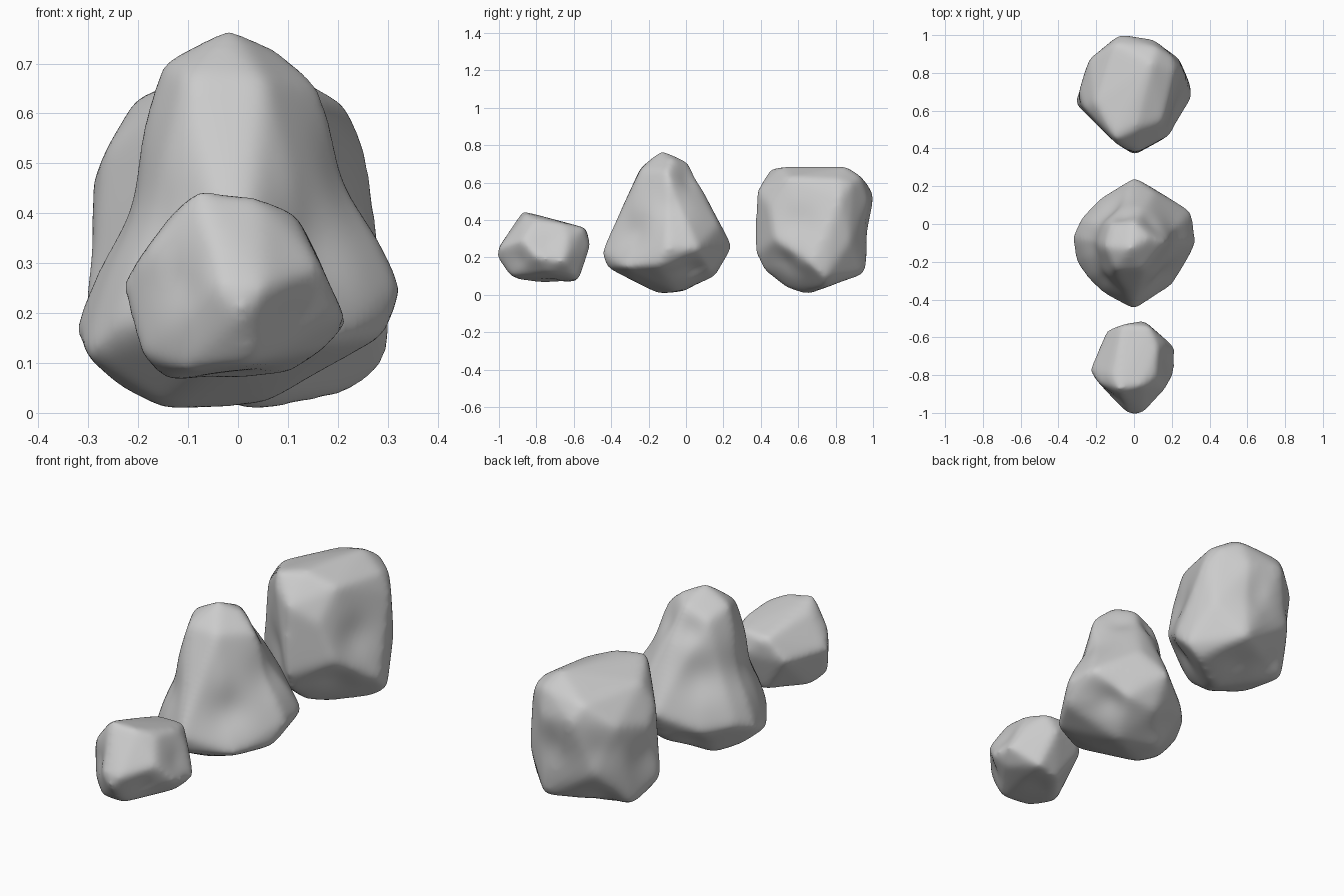
import bpy
import bmesh
import math
from mathutils import Vector

default_cube = bpy.data.objects.get("Cube")
if default_cube:
    bpy.data.objects.remove(default_cube, do_unlink=True)

# Plain grey stone
stone = bpy.data.materials.new("grey_stone")
stone.use_nodes = True
stone_color = (0.6, 0.6, 0.6, 1.0)
stone.diffuse_color = stone_color
stone.node_tree.nodes["Principled BSDF"].inputs["Base Color"].default_value = stone_color

# Extra stone on each corner, lost again when it is worn round
CORNER_ALLOWANCE = 0.011


def press_dents(bm, dents):
    """Push the surface inwards around each (x, y, z, radius, depth)."""
    bm.normal_update()
    offsets = []
    for vert in bm.verts:
        push = 0.0
        for x, y, z, radius, depth in dents:
            distance = (vert.co - Vector((x, y, z))).length / radius
            push += depth * math.exp(-distance * distance * 2)
        offsets.append(vert.normal * push)
    for vert, offset in zip(bm.verts, offsets):
        vert.co -= offset


def build_block(corners):
    """Angular block around the corner points."""
    points = [Vector(corner) for corner in corners]
    centre = sum(points, Vector()) / len(points)
    bm = bmesh.new()
    for point in points:
        bm.verts.new(point + (point - centre).normalized() * CORNER_ALLOWANCE)
    hull = bmesh.ops.convex_hull(bm, input=bm.verts)
    bmesh.ops.delete(bm, geom=list(set(hull["geom_interior"])), context="VERTS")
    bmesh.ops.recalc_face_normals(bm, faces=bm.faces)
    return bm


def make_rock(name, corners, dents, wear):
    """Angular block, given an even skin, then dented and worn smooth."""
    bm = build_block(corners)
    mesh = bpy.data.meshes.new(name)
    bm.to_mesh(mesh)
    bm.free()
    rock = bpy.data.objects.new(name, mesh)
    bpy.context.collection.objects.link(rock)

    # Even skin over the block
    remesh = rock.modifiers.new("skin", "REMESH")
    remesh.mode = "VOXEL"
    remesh.voxel_size = 0.012
    graph = bpy.context.evaluated_depsgraph_get()
    skin = bpy.data.meshes.new_from_object(rock.evaluated_get(graph))
    rock.modifiers.clear()
    rock.data = skin
    bpy.data.meshes.remove(mesh)
    skin.name = name

    # Dents and worn edges
    bm = bmesh.new()
    bm.from_mesh(skin)
    press_dents(bm, dents)
    for _ in range(wear):
        bmesh.ops.smooth_vert(bm, verts=bm.verts, factor=0.5,
                              use_axis_x=True, use_axis_y=True, use_axis_z=True)
    for face in bm.faces:
        face.smooth = True
    bm.to_mesh(skin)
    bm.free()
    skin.materials.clear()
    skin.materials.append(stone)


# Small front rock
make_rock(
    "small_rock",
    [(-.08, -.87, .44), (.04, -.85, .425), (.11, -.8, .39), (.12, -.66, .375),
     (.08, -.55, .355), (-.06, -.54, .35), (-.12, -.8, .4),
     (.01, -1, .2), (.05, -.99, .25), (-.03, -.995, .25), (-.1, -.93, .2),
     (.09, -.945, .265), (.16, -.87, .29), (.16, -.64, .3),
     (.21, -.66, .18), (.205, -.79, .2), (.03, -.93, .105),
     (-.1, -.9, .09), (-.19, -.82, .12), (-.225, -.77, .26), (-.18, -.84, .32),
     (-.14, -.57, .25), (.05, -.52, .26), (-.14, -.75, .07),
     (-.02, -.6, .075), (.1, -.58, .085), (.16, -.74, .13)],
    [(-.13, -.92, .27, .09, .02), (.12, -.89, .19, .09, .012),
     (.19, -.73, .28, .08, .01), (-.02, -.72, .06, .09, .008)],
    14)

# Tall middle rock
make_rock(
    "tall_rock",
    [(-.02, -.13, .765), (-.15, -.12, .695), (.08, -.07, .72), (.16, -.1, .65),
     (0, .01, .7), (-.12, 0, .65), (.05, -.24, .66), (-.1, -.24, .67),
     (.04, -.28, .57), (-.15, -.2, .56), (0, -.445, .23), (0, -.415, .15),
     (-.16, -.36, .19), (.2, -.32, .15), (.29, -.15, .16), (.32, -.1, .25),
     (.3, .06, .25), (.1, .17, .37), (0, .24, .26), (-.18, .13, .18),
     (-.28, .02, .2), (-.32, -.07, .17), (-.3, -.2, .12), (-.24, -.28, .18),
     (-.24, -.1, .065), (-.15, 0, .03), (-.14, -.15, .015), (.05, -.06, .025),
     (0, .15, .105), (.15, .13, .13), (.03, -.27, .085)],
    [(-.25, -.1, .42, .17, .03), (.25, -.08, .48, .16, .03),
     (.17, -.3, .34, .14, .035), (-.14, .08, .42, .14, .03),
     (.2, .04, .12, .11, .035), (-.06, .06, .62, .08, .02),
     (-.12, .1, .08, .1, .015), (-.16, -.3, .38, .13, .02),
     (.1, .02, .62, .08, .015)],
    20)

# Blocky back rock, its top leaning to the back left
make_rock(
    "blocky_rock",
    [(-.1, .46, .67), (-.09, .43, .61), (.01, .51, .675), (.09, .85, .68),
     (-.1, .95, .6), (-.2, .64, .625), (.15, .55, .62), (.21, .81, .61),
     (.12, .93, .625), (.2, .88, .59), (.25, .82, .52), (.01, .385, .55),
     (.13, .45, .48), (0, .375, .3), (.19, .48, .3), (.1, .97, .5),
     (-.07, .995, .53), (-.23, .87, .5), (-.26, .62, .52), (-.285, .7, .46),
     (.29, .74, .1), (.23, .87, .29), (.3, .67, .17), (.04, .955, .2),
     (-.16, .935, .28), (.1, .95, .12), (-.25, .78, .1), (-.305, .64, .2),
     (-.2, .57, .1), (0, .54, .045), (.04, .645, .01), (.22, .74, .045),
     (0, .42, .14), (.01, .38, .22)],
    [(.05, .98, .36, .13, .02), (.23, .6, .39, .13, .02),
     (.18, .52, .14, .11, .025), (-.2, .94, .38, .12, .015),
     (-.15, .44, .28, .13, .02), (-.14, .83, .11, .09, .02),
     (-.3, .72, .32, .12, .015), (.04, .8, .06, .1, .015)],
    18)
